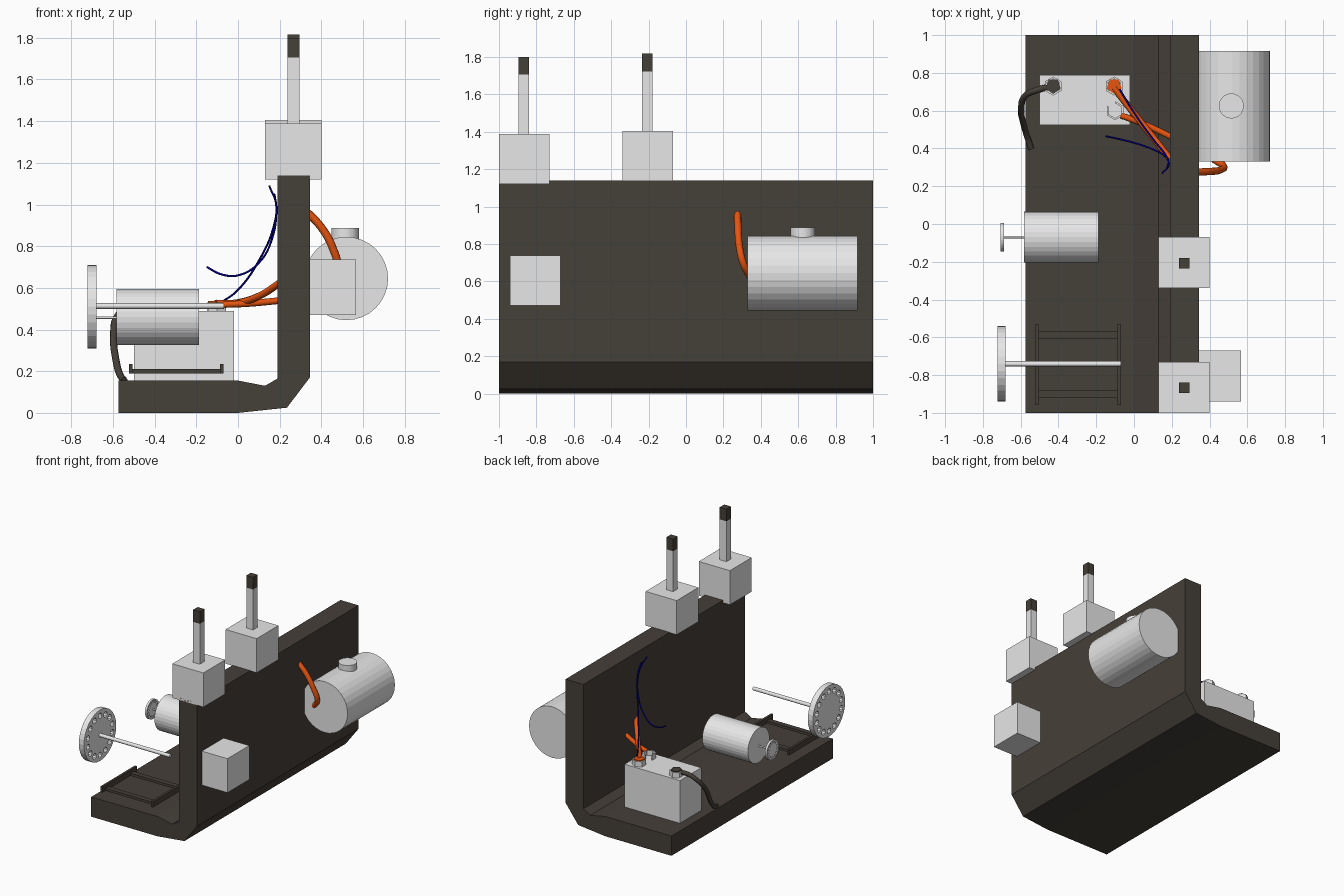
import bpy, bmesh, math
from mathutils import Matrix, Vector

if "Cube" in bpy.data.objects:
    bpy.data.objects.remove(bpy.data.objects["Cube"])


def mat(name, r, g, b):
    m = bpy.data.materials.new(name)
    m.diffuse_color = (r, g, b, 1)
    m.use_nodes = True
    m.node_tree.nodes["Principled BSDF"].inputs["Base Color"].default_value = m.diffuse_color
    return m


DARK = mat("dark_brown", 0.06, 0.05, 0.04)
GREY = mat("light_grey", 0.8, 0.8, 0.8)
ORANGE = mat("cable_orange", 0.8, 0.09, 0.005)
BLUE = mat("wire_blue", 0.0, 0.0, 0.28)


def add(name, bm, m):
    bmesh.ops.recalc_face_normals(bm, faces=bm.faces)
    me = bpy.data.meshes.new(name)
    bm.to_mesh(me)
    bm.free()
    me.materials.append(m)
    ob = bpy.data.objects.new(name, me)
    bpy.context.collection.objects.link(ob)
    return ob


def box(name, m, lo, hi):
    bm = bmesh.new()
    lo, hi = Vector(lo), Vector(hi)
    bmesh.ops.create_cube(bm, size=1, matrix=Matrix.Translation((lo + hi) / 2)
                          @ Matrix.Diagonal((*(hi - lo), 1)))
    return add(name, bm, m)


def rod(name, m, a, b, r, sides=32):
    # cylinder between two points
    a, b = Vector(a), Vector(b)
    bm = bmesh.new()
    rot = (b - a).to_track_quat('Z', 'Y').to_matrix().to_4x4()
    bmesh.ops.create_cone(bm, cap_ends=True, segments=sides, radius1=r, radius2=r,
                          depth=(b - a).length, matrix=Matrix.Translation((a + b) / 2) @ rot)
    return add(name, bm, m)


def to_mesh(ob):
    bpy.ops.object.select_all(action='DESELECT')
    ob.select_set(True)
    bpy.context.view_layer.objects.active = ob
    bpy.ops.object.convert(target='MESH')


def tube(name, m, pts, r):
    # smooth cable through points
    cu = bpy.data.curves.new(name, 'CURVE')
    cu.dimensions = '3D'
    cu.bevel_depth, cu.bevel_resolution = r, 2
    cu.resolution_u, cu.use_fill_caps = 8, True
    sp = cu.splines.new('BEZIER')
    sp.bezier_points.add(len(pts) - 1)
    for bp, p in zip(sp.bezier_points, pts):
        bp.co = p
        bp.handle_left_type = bp.handle_right_type = 'AUTO'
    cu.materials.append(m)
    ob = bpy.data.objects.new(name, cu)
    bpy.context.collection.objects.link(ob)
    to_mesh(ob)


def wheel(name, center, r, width, holes=14):
    # disc with a ring of holes, axis along x
    cu = bpy.data.curves.new(name, 'CURVE')
    cu.dimensions, cu.fill_mode, cu.extrude = '2D', 'BOTH', width / 2

    def ring(cx, cy, rad, n):
        sp = cu.splines.new('POLY')
        sp.points.add(n - 1)
        sp.use_cyclic_u, sp.use_smooth = True, False
        for i, p in enumerate(sp.points):
            t = 2 * math.pi * i / n
            p.co = (cx + rad * math.cos(t), cy + rad * math.sin(t), 0, 1)
    ring(0, 0, r, 32)
    for i in range(holes):
        t = 2 * math.pi * i / holes
        ring(0.77 * r * math.cos(t), 0.77 * r * math.sin(t), 0.11 * r, 10)
    cu.materials.append(GREY)
    ob = bpy.data.objects.new(name, cu)
    ob.location, ob.rotation_euler = center, (0, math.pi / 2, 0)
    bpy.context.collection.objects.link(ob)
    to_mesh(ob)


def collar(name, x, y, z0, z1, sides_kept):
    # thin six-sided band, open when fewer than six sides are kept
    bm = bmesh.new()
    ang = [math.radians(60 * i + 150) for i in range(sides_kept + 1)]
    for a, b in zip(ang, ang[1:]):
        q = [(r * math.cos(t), r * math.sin(t)) for r, t in
             ((0.05, a), (0.05, b), (0.039, b), (0.039, a))]
        lo = [bm.verts.new((x + u, y + v, z0)) for u, v in q]
        hi = [bm.verts.new((x + u, y + v, z1)) for u, v in q]
        bm.faces.new(lo)
        bm.faces.new(hi)
        for i in range(4):
            j = (i + 1) % 4
            bm.faces.new((lo[i], lo[j], hi[j], hi[i]))
    add(name, bm, GREY)


# L-shaped chassis
profile = [(-0.574, 0), (0, 0), (0.235, 0.025), (0.345, 0.17), (0.345, 1.14),
           (0.19, 1.14), (0.19, 0.165), (0.13, 0.13), (0, 0.155), (-0.574, 0.155)]
bm = bmesh.new()
face = bm.faces.new([bm.verts.new((x, -1, z)) for x, z in profile])
ext = bmesh.ops.extrude_face_region(bm, geom=[face])
bmesh.ops.translate(bm, vec=(0, 2, 0),
                    verts=[v for v in ext['geom'] if isinstance(v, bmesh.types.BMVert)])
add("chassis", bm, DARK)

# switch boxes with levers on the wall top
for i, (y, z) in enumerate([(-0.865, 1.12), (-0.205, 1.137)]):
    box(f"switch_box_{i}", GREY, (0.13, y - 0.135, z), (0.4, y + 0.135, z + 0.268))
    box(f"lever_{i}", GREY, (0.237, y - 0.03, z + 0.26), (0.295, y + 0.026, z + 0.585))
    box(f"lever_tip_{i}", DARK, (0.237, y - 0.03, z + 0.585), (0.295, y + 0.026, z + 0.68))

# box on the outer wall
box("side_box", GREY, (0.297, -0.94, 0.47), (0.567, -0.67, 0.737))

# tank with filler cap and hose
rod("tank", GREY, (0.52, 0.33, 0.645), (0.52, 0.917, 0.645), 0.2)
rod("tank_cap", GREY, (0.515, 0.625, 0.8), (0.515, 0.625, 0.887), 0.066)
tube("tank_hose", ORANGE, [(0.32, 0.275, 0.975), (0.40, 0.278, 0.89), (0.455, 0.285, 0.79),
                           (0.475, 0.305, 0.7), (0.42, 0.345, 0.62)], 0.019)

# battery with terminals
box("battery", GREY, (-0.5, 0.525, 0.15), (-0.02, 0.79, 0.49))
collar("black_terminal_collar", -0.428, 0.73, 0.488, 0.53, 6)
collar("orange_terminal_collar", -0.105, 0.73, 0.488, 0.53, 6)
collar("open_terminal_collar", -0.1, 0.6, 0.488, 0.53, 5)
rod("black_terminal", DARK, (-0.428, 0.73, 0.488), (-0.428, 0.73, 0.537), 0.042, 5)
rod("orange_terminal", ORANGE, (-0.105, 0.73, 0.488), (-0.105, 0.73, 0.537), 0.042, 5)

# cables
tube("black_cable", DARK, [(-0.43, 0.73, 0.52), (-0.51, 0.71, 0.515), (-0.575, 0.68, 0.47),
                           (-0.597, 0.61, 0.38), (-0.585, 0.53, 0.25), (-0.565, 0.46, 0.18),
                           (-0.545, 0.4, 0.155)], 0.017)
tube("orange_cable_upper", ORANGE, [(-0.105, 0.72, 0.525), (-0.02, 0.61, 0.525),
                                    (0.1, 0.46, 0.56), (0.21, 0.32, 0.63)], 0.018)
tube("orange_cable_lower", ORANGE, [(-0.07, 0.575, 0.52), (0.05, 0.53, 0.525),
                                    (0.21, 0.455, 0.54)], 0.016)
tube("blue_wire_long", BLUE, [(-0.08, 0.72, 0.53), (0, 0.59, 0.59), (0.1, 0.45, 0.73),
                              (0.17, 0.36, 0.89), (0.183, 0.31, 1.0), (0.15, 0.27, 1.09)], 0.005)
tube("blue_wire_short", BLUE, [(-0.15, 0.465, 0.7), (-0.08, 0.45, 0.665), (0, 0.43, 0.66),
                               (0.1, 0.395, 0.72), (0.165, 0.36, 0.84), (0.184, 0.33, 0.98),
                               (0.175, 0.3, 1.05)], 0.005)

# motor with small wheel
rod("motor", GREY, (-0.582, -0.07, 0.46), (-0.187, -0.07, 0.46), 0.135)
rod("motor_shaft", GREY, (-0.7, -0.07, 0.457), (-0.57, -0.07, 0.457), 0.006, 12)
wheel("small_wheel", (-0.697, -0.07, 0.457), 0.076, 0.017)

# large wheel and axle
wheel("large_wheel", (-0.701, -0.74, 0.51), 0.2, 0.044)
rod("large_wheel_axle", GREY, (-0.7, -0.74, 0.513), (-0.068, -0.74, 0.513), 0.014, 16)

# low rack: two side bars and two pairs of cross bars
for i, x in enumerate((-0.515, -0.078)):
    box(f"rack_side_{i}", DARK, (x - 0.009, -0.957, 0.19), (x + 0.009, -0.53, 0.235))
for i, y in enumerate((-0.59, -0.9)):
    box(f"rack_cross_{i}", DARK, (-0.52, y - 0.02, 0.19), (-0.075, y + 0.02, 0.21))
